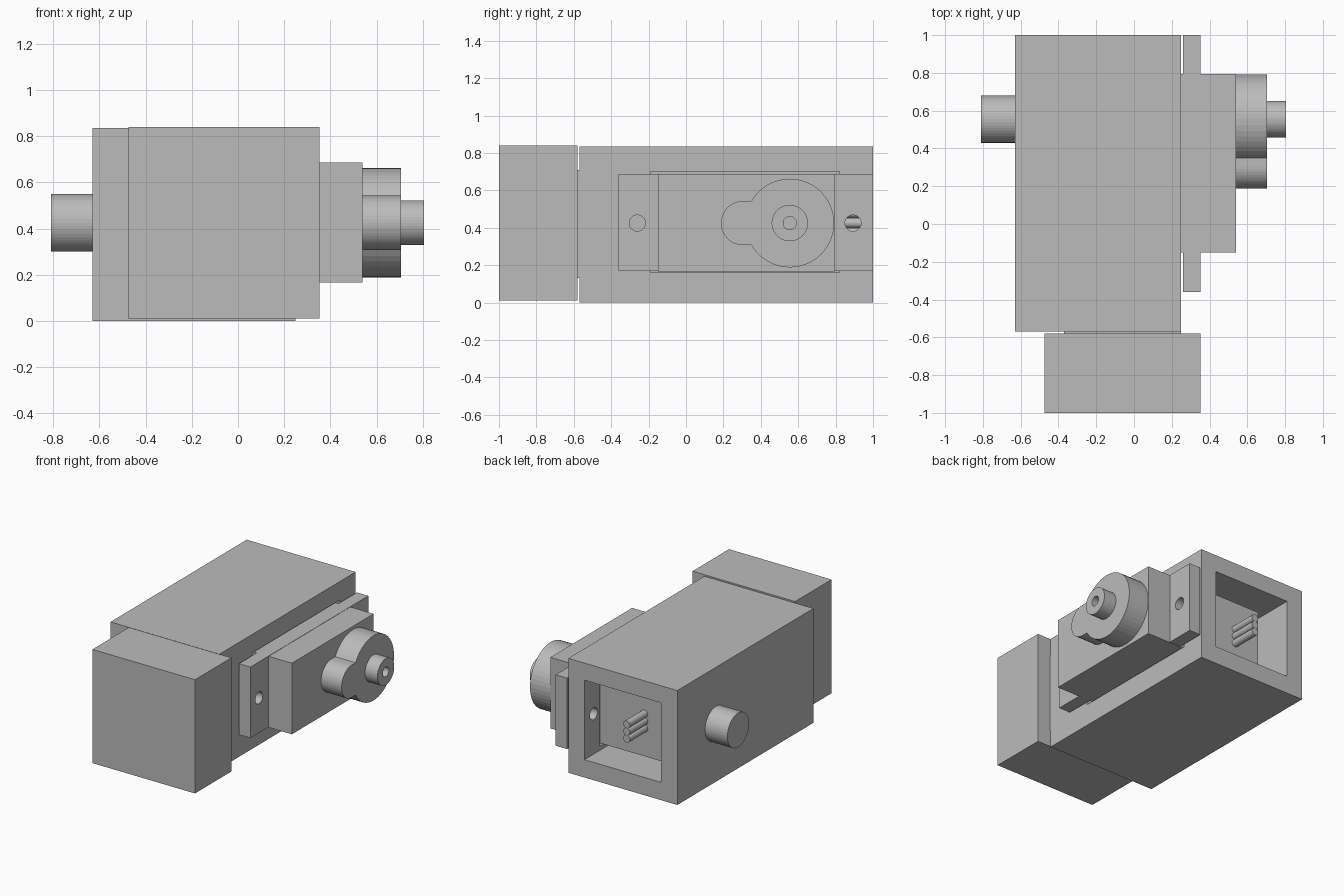
import bpy, math
from mathutils import Matrix

if "Cube" in bpy.data.objects:
    bpy.data.objects.remove(bpy.data.objects["Cube"])

grey = bpy.data.materials.new("plain_grey")
grey.diffuse_color = (0.5, 0.5, 0.5, 1)
grey.use_nodes = True
grey.node_tree.nodes["Principled BSDF"].inputs["Base Color"].default_value = grey.diffuse_color

AXIS_Z = 0.425   # height of the shaft line
AXIS_Y = 0.555   # position of the shaft along the case
SIDES = 48


def box(name, x, y, z):
    bpy.ops.mesh.primitive_cube_add(size=1)
    o = bpy.context.object
    o.name = name
    o.data.transform(Matrix.Translation([sum(r) / 2 for r in (x, y, z)])
                     @ Matrix.Diagonal([r[1] - r[0] for r in (x, y, z)] + [1]))
    o.data.materials.append(grey)
    return o


def rod(name, a, b, r, u, z=AXIS_Z, axis="X", sides=SIDES):
    """Cylinder from a to b along x (u is its y) or along y (u is its x)."""
    bpy.ops.mesh.primitive_cylinder_add(vertices=sides, radius=r, depth=b - a)
    o = bpy.context.object
    o.name = name
    m = (a + b) / 2
    rot = Matrix.Rotation(math.pi / 2, 4, "Y" if axis == "X" else "X")
    pos = (m, u, z) if axis == "X" else (u, m, z)
    o.data.transform(Matrix.Translation(pos) @ rot)
    o.data.materials.append(grey)
    return o


def boolean(target, tools, op="DIFFERENCE"):
    for t in tools:
        t.hide_render = True
        mod = target.modifiers.new("cut", "BOOLEAN")
        mod.operation, mod.object, mod.solver = op, t, "EXACT"
        bpy.context.view_layer.objects.active = target
        bpy.ops.object.modifier_apply(modifier=mod.name)
        bpy.data.objects.remove(t)


# Hollow case: open at the back, window in the right wall, two screw holes
case = box("case", (-0.63, 0.25), (-0.57, 1.0), (0, 0.835))
boolean(case, [
    box("cavity", (-0.50, 0.12), (-0.44, 1.1), (0.13, 0.71)),
    box("window", (0.0, 0.4), (-0.19, 0.82), (0.16, 0.70)),
] + [rod("screw_hole", 0.05, 0.4, 0.043, y) for y in (-0.26, 0.893)])

# Pivot peg on the left wall
rod("pivot_peg", -0.81, -0.625, 0.125, AXIS_Y)

# End block with its short joining neck
box("end_block", (-0.475, 0.353), (-1.0, -0.58), (0.01, 0.84))
box("neck", (-0.37, 0.25), (-0.585, -0.565), (0.13, 0.71))

# Motor body with mounting flange
body = box("motor_body", (-0.42, 0.54), (-0.15, 0.793), (0.167, 0.686))
flange = box("motor_flange", (0.26, 0.352), (-0.36, 1.0), (0.17, 0.688))
boolean(flange, [rod("flange_hole", 0.2, 0.4, 0.043, y) for y in (-0.26, 0.893)])

# Gear housing: large drum joined with a small rounded lobe
housing = rod("gear_housing", 0.535, 0.705, 0.237, AXIS_Y)
boolean(housing, [
    rod("lobe", 0.535, 0.705, 0.118, 0.305),
    box("lobe_bridge", (0.535, 0.705), (0.305, 0.42), (AXIS_Z - 0.118, AXIS_Z + 0.118)),
], "UNION")

# Output shaft with screw bore
shaft = rod("output_shaft", 0.70, 0.805, 0.097, AXIS_Y)
boolean(shaft, [rod("bore", 0.706, 0.9, 0.035, AXIS_Y)])

# Three stacked cables leaving the back of the motor
for i in (-1, 0, 1):
    rod(f"cable_{i + 2}", 0.78, 1.0, 0.027, -0.22, AXIS_Z + i * 0.053, "Y", 24)
